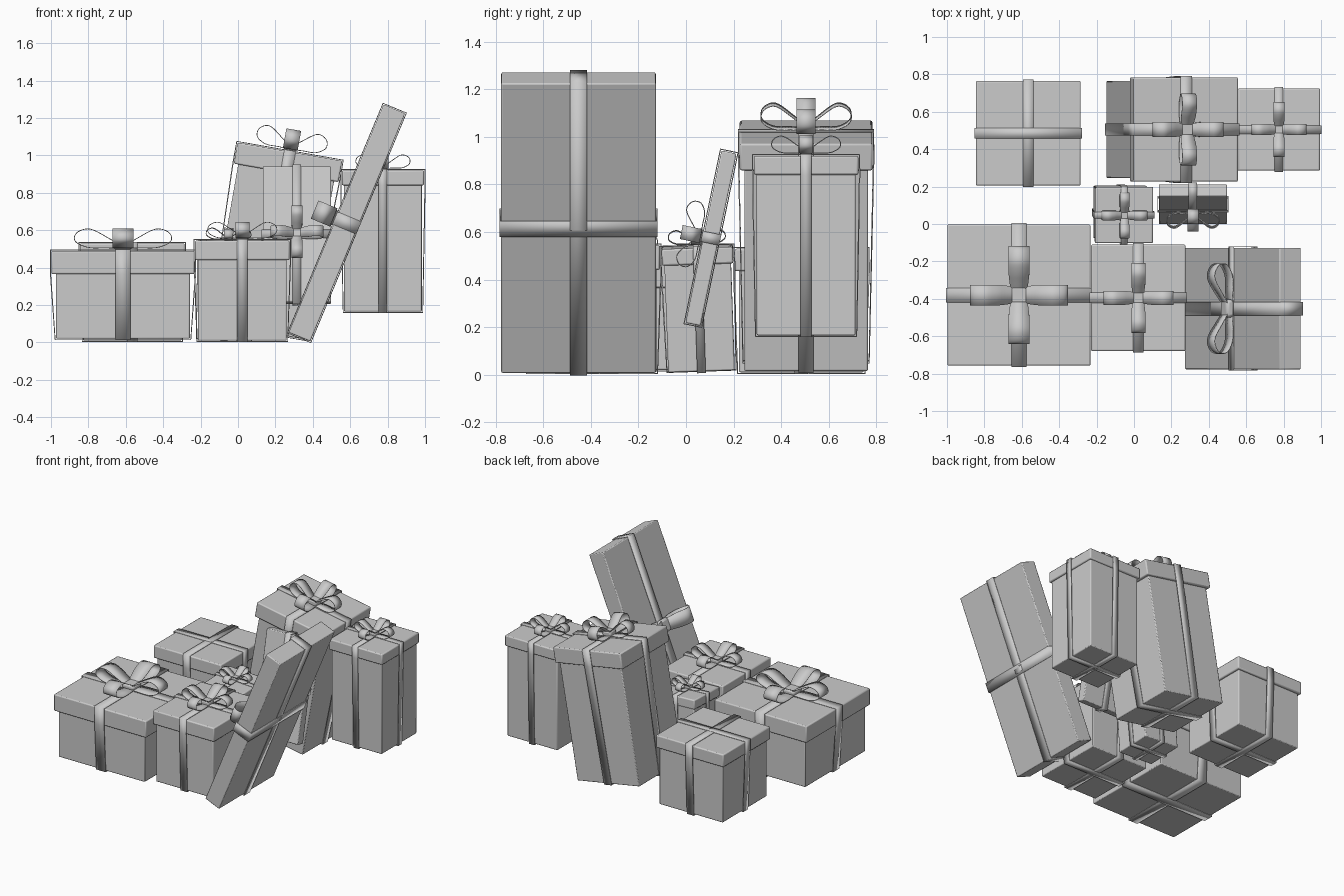
import bpy, bmesh
from math import radians
from mathutils import Matrix, Vector, Euler

if "Cube" in bpy.data.objects:
    bpy.data.objects.remove(bpy.data.objects["Cube"])


def add_object(name, bm, place, bevel=0.0, thick=0.0):
    bmesh.ops.recalc_face_normals(bm, faces=bm.faces)
    me = bpy.data.meshes.new(name)
    bm.to_mesh(me)
    bm.free()
    ob = bpy.data.objects.new(name, me)
    bpy.context.collection.objects.link(ob)
    ob.matrix_world = place
    if thick:
        m = ob.modifiers.new("thickness", 'SOLIDIFY')
        m.thickness = thick
        m.offset = 0
    if bevel:
        m = ob.modifiers.new("soft_edges", 'BEVEL')
        m.width = bevel
        m.segments = 2
    bpy.context.view_layer.objects.active = ob
    ob.select_set(True)
    bpy.ops.object.shade_smooth_by_angle(angle=radians(40))
    ob.select_set(False)
    return ob


def box(name, sx, sy, z0, z1, place, bevel=0.006):
    bm = bmesh.new()
    bmesh.ops.create_cube(bm, size=1, matrix=Matrix.Translation((0, 0, (z0 + z1) / 2))
                          @ Matrix.Diagonal((sx, sy, z1 - z0, 1)))
    add_object(name, bm, place, bevel)


def strip(name, profile, widths, place, thick):
    """Closed (u, z) profile swept into a band of the given widths."""
    bm = bmesh.new()
    rows = [(bm.verts.new((u, -w / 2, z)), bm.verts.new((u, w / 2, z)))
            for (u, z), w in zip(profile, widths)]
    for a, b in zip(rows, rows[1:] + rows[:1]):
        bm.faces.new((a[0], b[0], b[1], a[1]))
    add_object(name, bm, place, 0, thick)


def smooth_loop(pts, n=6):
    """Catmull-Rom samples through a closed set of points."""
    out, k = [], len(pts)
    for i in range(k):
        p0, p1, p2, p3 = (Vector(pts[(i + j) % k]) for j in (-1, 0, 1, 2))
        for s in range(n):
            t = s / n
            out.append(0.5 * (2 * p1 + (p2 - p0) * t + (2 * p0 - 5 * p1 + 4 * p2 - p3) * t * t
                              + (3 * p1 - p0 - 3 * p2 + p3) * t ** 3))
    return out


# Teardrop side view of one bow loop, in units of reach and height
LOOP = [(0, 0.1), (0.3, 0.55), (0.68, 0.97), (0.95, 0.8), (0.98, 0.4), (0.72, 0.12), (0.35, 0.1)]


def bow(name, top, reach, height, width, angles, place):
    pts = [(u * reach, top + max(z, 0.05) * height) for u, z in smooth_loop(LOOP)]
    widths = [width * (0.75 + 0.25 * min(1, 2.5 * max(u, 0) / reach)) for u, z in pts]
    for i, a in enumerate(angles):
        strip(f"{name}_bow_loop_{i + 1}", pts, widths,
              place @ Matrix.Rotation(radians(a), 4, 'Z'), 0.004)
    box(f"{name}_bow_knot", width * 0.9, width * 0.9, top, top + height * 0.38, place, width * 0.15)


def gift(name, base, rot, body, height, ribbon, lid=None, lid_h=0.0, bow_spec=None,
         angles=(0, 90, 180, 270)):
    place = Matrix.Translation(base) @ Euler([radians(a) for a in rot]).to_matrix().to_4x4()
    bx, by = body
    lx, ly = lid or body
    box(f"{name}_body", bx, by, 0, height - (0.01 if lid else 0), place)
    if lid:
        box(f"{name}_lid", lx, ly, height - lid_h, height, place, 0.008)
    # crossed ribbons, stretched from lid rim to base
    e = 0.005
    for i, (b, l) in enumerate(((bx, lx), (by, ly))):
        b, l = b / 2 + e, l / 2 + e
        half = [(l, height + e), (l, height - lid_h), (b, -e)] if lid else [(l, height + e), (b, -e)]
        prof = half + [(-u, z) for u, z in reversed(half)]
        strip(f"{name}_ribbon_{i + 1}", prof, [ribbon] * len(prof),
              place @ Matrix.Rotation(radians(90 * i), 4, 'Z'), 0.006)
    if bow_spec:
        bow(name, height + e, *bow_spec, angles, place)


# Upright lidded boxes
gift("wide_box", (-0.615, -0.38, 0.02), (0, 0, 0), (0.715, 0.715), 0.47, 0.078,
     (0.765, 0.755), 0.125, (0.26, 0.115, 0.11))
gift("plain_box", (-0.565, 0.485, 0.01), (0, 0, 0), (0.525, 0.525), 0.52, 0.058,
     (0.56, 0.56), 0.095)
gift("middle_box", (0.023, -0.395, 0.01), (0, 0, 0), (0.475, 0.54), 0.535, 0.056,
     (0.505, 0.57), 0.105, (0.185, 0.095, 0.075))
gift("small_box", (-0.075, 0.065, 0.02), (2, 2.5, 0), (0.285, 0.28), 0.52, 0.036,
     (0.31, 0.30), 0.07, (0.12, 0.065, 0.05))
gift("tall_right_box", (0.775, 0.505, 0.165), (0, 0, 0), (0.415, 0.415), 0.755, 0.045,
     (0.44, 0.44), 0.08, (0.145, 0.08, 0.06))

# Tall box tilted to the right
gift("tall_tilted_box", (0.108, 0.505, 0.06), (0, 10, 0), (0.52, 0.52), 0.975, 0.062,
     (0.568, 0.558), 0.115, (0.19, 0.115, 0.08))

# Flat parcels standing on edge and leaning
gift("large_parcel", (0.64, -0.452, 0.615), (0, -67.4, 0), (1.32, 0.65), 0.125, 0.072,
     bow_spec=(0.24, 0.12, 0.105), angles=(90, 270))
gift("thin_parcel", (0.315, 0.137, 0.567), (78.2, 0, 0), (0.365, 0.74), 0.065, 0.046,
     bow_spec=(0.14, 0.09, 0.06))
